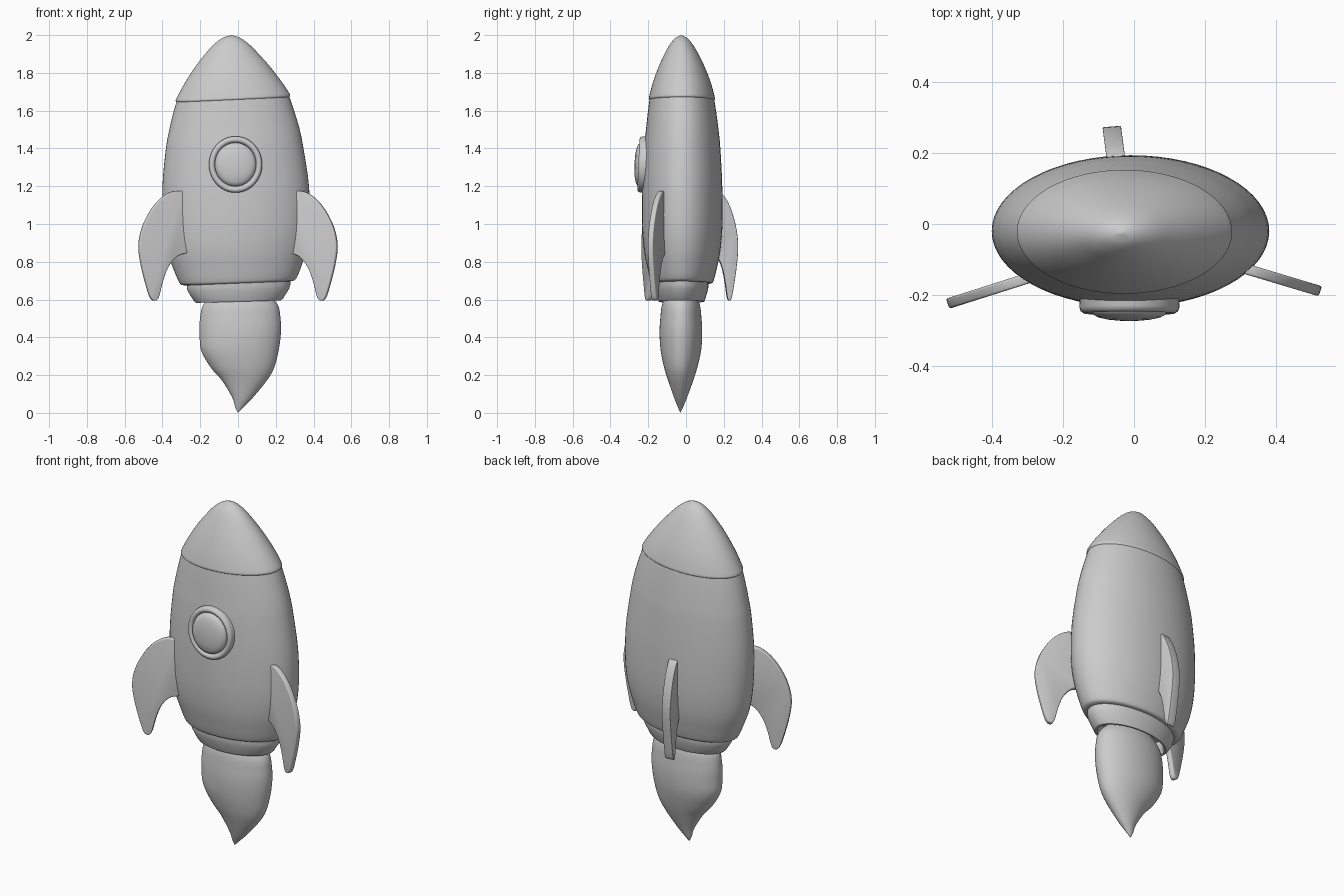
import bpy, bmesh, math
from mathutils import Vector

if "Cube" in bpy.data.objects:
    bpy.data.objects.remove(bpy.data.objects["Cube"])


def spline(pts, steps, closed=False):
    """Catmull-Rom through tuples; a repeated point makes a corner."""
    n, out = len(pts), []
    for i in range(n if closed else n - 1):
        if closed:
            q = [pts[(i + k) % n] for k in (-1, 0, 1, 2)]
        else:
            q = [pts[min(max(i + k, 0), n - 1)] for k in (-1, 0, 1, 2)]
        a, b, c, d = [Vector(p) for p in q]
        if (b - c).length < 1e-6:
            continue
        for s in range(steps):
            t = s / steps
            out.append(0.5 * (2 * b + (c - a) * t + (2 * a - 5 * b + 4 * c - d) * t * t
                              + (3 * b - a - 3 * c + d) * t ** 3))
    if not closed:
        out.append(Vector(pts[-1]))
    return out


def finish(bm, name, angle=35, bevel=0):
    bmesh.ops.remove_doubles(bm, verts=bm.verts, dist=1e-5)
    bmesh.ops.recalc_face_normals(bm, faces=bm.faces)
    me = bpy.data.meshes.new(name)
    bm.to_mesh(me)
    bm.free()
    ob = bpy.data.objects.new(name, me)
    bpy.context.collection.objects.link(ob)
    bpy.ops.object.select_all(action='DESELECT')
    ob.select_set(True)
    bpy.context.view_layer.objects.active = ob
    if bevel:
        m = ob.modifiers.new("round", 'BEVEL')
        m.width, m.segments, m.angle_limit = bevel, 3, math.radians(50)
        bpy.ops.object.modifier_apply(modifier="round")
    bpy.ops.object.shade_smooth_by_angle(angle=math.radians(angle))
    return ob


def loft(name, rings, tilted=True, steps=4, seg=64):
    """Elliptical sections (z, centre x, centre y, radius x, radius y, tilt)."""
    bm = bmesh.new()
    prev = None
    for z, cx, cy, rx, ry, k in spline(rings, steps):
        rx, ry = max(rx, 0), max(ry, 0)
        row = []
        for i in range(seg):
            a = math.tau * i / seg
            x = rx * math.cos(a)
            row.append(bm.verts.new((cx + x, cy + ry * math.sin(a), z + k * x)))
        if prev:
            for i in range(seg):
                j = (i + 1) % seg
                bm.faces.new((prev[i], prev[j], row[j], row[i]))
        prev = row
    return finish(bm, name)


# nose cone, slightly overhanging the hull
T = 0.045
loft("nose_cone", [
    (1.653, -.027, -.022, 0, 0, T), (1.653, -.027, -.022, .29, .166, T),
    (1.653, -.027, -.022, .29, .166, T), (1.662, -.027, -.022, .302, .174, T),
    (1.68, -.027, -.022, .298, .172, T), (1.75, -.029, -.022, .256, .153, .035),
    (1.83, -.031, -.023, .200, .123, .02), (1.90, -.033, -.024, .142, .090, .01),
    (1.95, -.034, -.025, .095, .061, 0), (1.985, -.035, -.025, .047, .031, 0),
    (2.0, -.035, -.025, 0, 0, 0)])

# hull
loft("hull", [
    (1.68, -.027, -.022, .292, .168, T), (1.60, -.024, -.021, .318, .180, .03),
    (1.50, -.020, -.020, .345, .192, .02), (1.40, -.018, -.020, .364, .202, .01),
    (1.20, -.012, -.020, .388, .212, 0), (1.00, -.008, -.020, .388, .213, 0),
    (.86, -.006, -.020, .368, .202, .02), (.76, -.002, -.020, .335, .182, .03),
    (.705, .0, -.020, .312, .168, .04), (.69, .0, -.020, .298, .160, .04),
    (.686, .0, -.020, .280, .150, .04), (.686, .0, -.020, .280, .150, .04),
    (.70, .0, -.020, 0, 0, .04)])

# nozzle, hollow underneath
pts = []
for z, rx, ry in ((.72, .275, .143), (.67, .274, .143), (.65, .268, .14), (.60, .237, .125),
                  (.589, .225, .12), (.589, .212, .112), (.61, .205, .106), (.67, .205, .106),
                  (.67, 0, 0)):
    pts += [(z, .003, -.024, rx, ry, .03)] * 2
loft("nozzle", pts, steps=1)

# flame with a swept tip
loft("flame", [
    (.665, .012, -.027, 0, 0, 0), (.655, .012, -.027, .11, .06, 0),
    (.58, .013, -.027, .193, .098, 0), (.50, .012, -.027, .213, .109, 0),
    (.42, .012, -.027, .215, .113, 0), (.33, .010, -.027, .205, .107, 0),
    (.24, .024, -.028, .168, .088, 0), (.17, .034, -.028, .118, .066, 0),
    (.08, .024, -.029, .054, .034, 0), (.03, .007, -.029, .022, .014, 0),
    (0, 0, -.03, 0, 0, 0)])


# porthole: profiles (radius, depth) turned about the y axis
def turned(name, prof, seg=48):
    bm = bmesh.new()
    prev = None
    for r, y in prof:
        row = []
        for i in range(seg):
            a = math.tau * i / seg
            z = r * 1.06 * math.sin(a)
            row.append(bm.verts.new((-.013 + r * math.cos(a), y + .04 * z, 1.315 + z)))
            row[-1].co.y -= .08 * z - .0  # lean with the hull
            row[-1].co.y += .08 * z
        if prev:
            for i in range(seg):
                j = (i + 1) % seg
                bm.faces.new((prev[i], prev[j], row[j], row[i]))
        prev = row
    finish(bm, name, 50)


turned("porthole_frame", [(.138, -.15), (.141, -.235), (.137, -.246), (.128, -.252),
                          (.118, -.250), (.111, -.242), (.108, -.23), (0, -.23)])
turned("porthole_glass", [(.109, -.20), (.109, -.243), (.104, -.254), (.088, -.263),
                          (.06, -.269), (.03, -.272), (0, -.273)])

# three fins share one outline (distance out, z)
OUT = [(.24, 1.17), (.24, 1.17), (.31, 1.176), (.36, 1.168), (.42, 1.125), (.472, 1.055),
       (.51, .97), (.525, .88), (.512, .78), (.487, .68), (.465, .612), (.443, .594),
       (.422, .612), (.402, .69), (.375, .765), (.33, .825), (.277, .845), (.24, .845),
       (.24, .845)]


def fin(name, place, thick):
    bm = bmesh.new()
    t = Vector(thick)
    outline = spline(OUT, 4, True)
    a = [bm.verts.new(place(u, z) + t) for u, z in outline]
    b = [bm.verts.new(place(u, z) - t) for u, z in outline]
    bm.faces.new(a)
    bm.faces.new(b[::-1])
    n = len(a)
    for i in range(n):
        j = (i + 1) % n
        bm.faces.new((a[i], b[i], b[j], a[j]))
    finish(bm, name, 40, .007)


fin("left_fin", lambda u, z: Vector((-u, -.153 - .318 * (u - .3), z)), (-.005, .014, 0))
fin("right_fin", lambda u, z: Vector((u, -.125 - .3 * (u - .31), z)), (.005, .014, 0))
fin("back_fin", lambda u, z: Vector((-.05 - .13 * (u - .35) * .56, .227 + .56 * (u - .44), z)),
    (.026, .002, 0))
